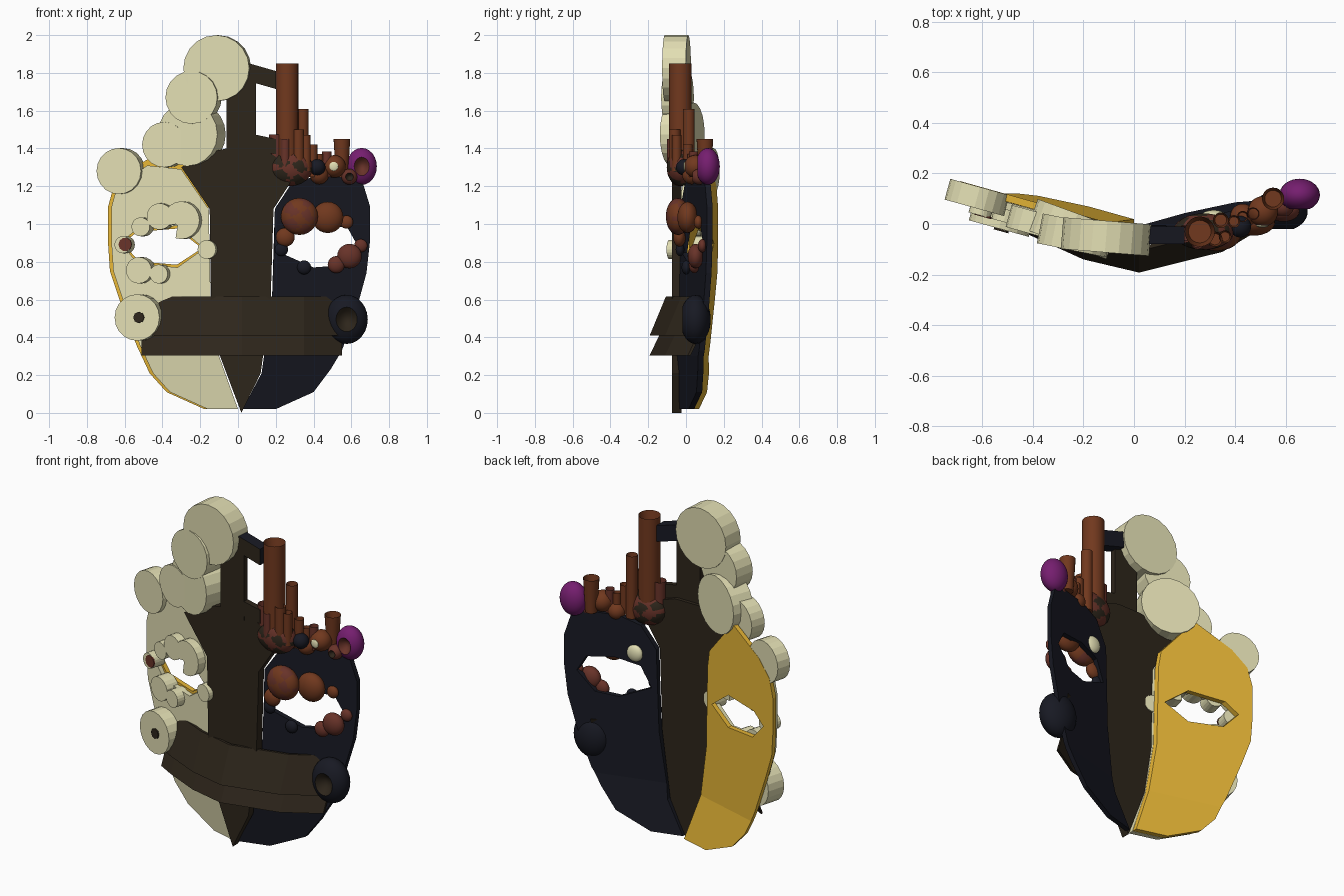
import bpy, bmesh, math
from mathutils import Matrix

if "Cube" in bpy.data.objects:
    bpy.data.objects.remove(bpy.data.objects["Cube"])

def mat(name, *c):
    m = bpy.data.materials.new(name)
    m.diffuse_color = (*c, 1)
    m.use_nodes = True
    m.node_tree.nodes["Principled BSDF"].inputs["Base Color"].default_value = m.diffuse_color
    return m

CREAM = mat("cream", 0.76, 0.73, 0.45)
GOLD = mat("gold", 0.8, 0.47, 0.037)
NAVY = mat("navy", 0.009, 0.010, 0.017)
BROWN = mat("dark_brown", 0.027, 0.019, 0.011)
RUST = mat("rust", 0.165, 0.04, 0.013)
RED = mat("red_brown", 0.14, 0.033, 0.022)
MAGENTA = mat("magenta", 0.18, 0.013, 0.16)

def finish(name, bm, mats, smooth=False):
    bmesh.ops.recalc_face_normals(bm, faces=bm.faces)
    me = bpy.data.meshes.new(name)
    bm.to_mesh(me)
    bm.free()
    for m in mats:
        me.materials.append(m)
    if smooth:
        me.shade_smooth()
        me.set_sharp_from_angle(angle=math.radians(35))
    ob = bpy.data.objects.new(name, me)
    bpy.context.collection.objects.link(ob)
    return ob

def front_y(x, z=1):
    """Front surface of the mask: swept back to the sides and at the chin."""
    return -0.085 + 0.28 * abs(x) + 0.045 * max(0, 1 - z / 0.3)

def thicken(bm, t):
    r = bmesh.ops.extrude_face_region(bm, geom=bm.faces[:])
    vs = [g for g in r["geom"] if isinstance(g, bmesh.types.BMVert)]
    bmesh.ops.translate(bm, verts=vs, vec=(0, t, 0))

# ---- mask halves: outline split through the eye corners, cut into facets, bent
def half(name, outer, inner, k, j, eye_top, eye_bot, m, off, t):
    eo, ei = eye_top[0], eye_top[-1]
    up = outer[k:] + inner[j:][::-1] + eye_top[::-1]
    low = outer[:k + 1] + [eo] + eye_bot + [ei] + inner[:j + 1][::-1]
    bm = bmesh.new()
    for poly in (up, low):
        bm.faces.new([bm.verts.new((x, 0, z)) for x, z in poly])
    bmesh.ops.remove_doubles(bm, verts=bm.verts, dist=0.001)
    bmesh.ops.triangulate(bm, faces=bm.faces)
    cuts = [((0, 0, z), (0, 0, 1)) for z in (0.12, 0.3)]
    cuts += [((s * x, 0, 0), (1, 0, 0)) for s in (-1, 1) for x in (0.2, 0.4, 0.56)]
    for co, no in cuts:
        bmesh.ops.bisect_plane(bm, geom=bm.verts[:] + bm.edges[:] + bm.faces[:],
                               plane_co=co, plane_no=no)
    for v in bm.verts:
        v.co.y = front_y(v.co.x, v.co.z) + off
    thicken(bm, t)
    bmesh.ops.dissolve_limit(bm, angle_limit=0.02, verts=bm.verts, edges=bm.edges)
    finish(name, bm, [m])

half("navy_half",
     [(.2, .02), (.4, .11), (.49, .23), (.55, .33), (.62, .52), (.68, .74), (.7, .92),
      (.7, 1.09), (.66, 1.22), (.57, 1.25), (.4, 1.25)],
     [(.025, .02), (.125, .21), (.18, .6), (.19, .85), (.195, 1.08), (.28, 1.21)], 6, 3,
     [(.63, .89), (.58, .98), (.42, 1.0), (.28, .97), (.22, .85)],
     [(.53, .78), (.4, .77)], NAVY, 0, 0.03)
c_out = [(-.16, .02), (-.36, .11), (-.45, .21), (-.52, .36), (-.61, .6), (-.66, .75),
         (-.67, .9), (-.67, 1.09), (-.64, 1.2), (-.48, 1.31)]
c_in = [(0, .02), (-.1, .3), (-.145, .6), (-.15, .87), (-.155, 1.08), (-.3, 1.29)]
e_top = [(-.62, .9), (-.54, .97), (-.32, .99), (-.18, .87)]
e_bot = [(-.53, .79), (-.32, .77)]
half("cream_half", c_out, c_in, 6, 3, e_top, e_bot, CREAM, 0, 0.03)
shrink = lambda pts: [(-.4 + (x + .4) * .95, .88 + (z - .88) * .87) for x, z in pts]
half("gold_backing", [(x - .018, z) for x, z in c_out[:-1]] + [(-.57, 1.29), (-.36, 1.41)],
     c_in[:-1] + [(-.17, 1.18)], 6, 3, shrink(e_top), shrink(e_bot), GOLD, 0.032, 0.03)

# ---- centre strip with post
def plate(name, pts, y, t, mats):
    bm = bmesh.new()
    bm.faces.new([bm.verts.new((x, y, z)) for x, z in pts])
    thicken(bm, t)
    if len(mats) > 1:
        for f in bm.faces:
            f.material_index = 0 if f.calc_center_median().y < y + 0.001 else 1
    finish(name, bm, mats)

plate("centre_strip",
      [(.018, 0), (-.095, .3), (-.143, .6), (-.15, 1.08), (-.3, 1.3), (-.2, 1.37), (-.06, 1.4),
       (.09, 1.4), (.18, 1.37), (.3, 1.28), (.275, 1.215), (.188, 1.08), (.173, .6), (.12, .21)],
      -.075, .05, [BROWN])
plate("post", [(-.06, 1.36), (.095, 1.36), (.095, 1.82), (.06, 1.85), (-.06, 1.85)],
      -.08, .035, [BROWN])
plate("upper_brace", [(.06, 1.85), (.2, 1.81), (.2, 1.715), (.06, 1.755)], -.08, .07, [BROWN, NAVY])
plate("lower_brace", [(.06, 1.48), (.2, 1.45), (.2, 1.37), (.06, 1.39)], -.08, .035, [BROWN])

# ---- two overlapping mouth boards following a bent path
path = [(-.51, .01), (-.41, -.045), (-.2, -.14), (.02, -.192), (.35, -.11), (.55, .01)]
for name, z0, z1, lean in (("upper_board", .41, .615, .085), ("lower_board", .305, .41, .05)):
    bm = bmesh.new()
    cols = [(bm.verts.new((x, y, z0)), bm.verts.new((x, y + lean, z1))) for x, y in path]
    for a, b in zip(cols, cols[1:]):
        bm.faces.new((a[0], b[0], b[1], a[1]))
    thicken(bm, .015)
    finish(name, bm, [BROWN])

# ---- round helpers
def disc(name, x, z, r, y=None, t=.08, turn=.27, notch=False, m=CREAM, n=20):
    if y is None:
        y = front_y(x, z) - .01
    bm = bmesh.new()
    vs = []
    for i in range(n):
        a = 2 * math.pi * i / n
        q = r * (.35 if notch and 3.5 < a < 4.3 else 1)
        vs.append(bm.verts.new((q * math.cos(a), -t / 2, q * math.sin(a))))
    bm.faces.new(vs)
    thicken(bm, t)
    bm.transform(Matrix.Translation((x, y, z)) @ Matrix.Rotation(-turn, 4, 'Z'))
    finish(name, bm, [m])

def ball(name, x, z, r, m, y=None, sy=1, sz=1, hole=None, mottle=None):
    if y is None:
        y = front_y(x, z)
    bm = bmesh.new()
    bmesh.ops.create_uvsphere(bm, u_segments=24, v_segments=18, radius=1)
    bm.transform(Matrix.Rotation(math.pi / 2, 4, 'X'))
    if hole:
        rim = -math.cos(math.asin(.5))
        for v in bm.verts:              # push the front cap inwards
            if v.co.y < rim - .001:
                v.co.y = rim + (rim - v.co.y) * 4
        for f in bm.faces:
            c = f.calc_center_median()
            if math.hypot(c.x, c.z) < .48 and c.y < 0:
                f.material_index = 1
    if mottle:
        for f in bm.faces:
            c = f.calc_center_median()
            if math.sin(7 * c.x + 2 * c.y) + math.sin(8 * c.z + 3 * c.x) > .1:
                f.material_index = 1
    bm.transform(Matrix.Translation((x, y, z)) @ Matrix.Diagonal((r, r * sy, r * sz, 1)))
    finish(name, bm, [m, hole or mottle or m], True)

def pipe(name, x, y, z0, z1, r0, r1, m):
    bm = bmesh.new()
    bmesh.ops.create_cone(bm, cap_ends=True, segments=20, radius1=r0, radius2=r1, depth=z1 - z0)
    top = max(bm.faces, key=lambda f: f.calc_center_median().z)
    bmesh.ops.inset_region(bm, faces=[top], thickness=r1 * .25)
    bmesh.ops.translate(bm, verts=top.verts[:], vec=(0, 0, -min(.08, (z1 - z0) * .5)))
    bm.transform(Matrix.Translation((x, y, (z0 + z1) / 2)))
    finish(name, bm, [m], True)

# ---- cream discs: crest, eye ring, cheek
for i, (x, z, r, y, t, turn) in enumerate((
        (-.11, 1.825, .175, -.05, .125, .08), (-.235, 1.67, .14, -.045, .12, .2),
        (-.245, 1.475, .168, -.02, .13, .35), (-.38, 1.42, .12, .0, .09, .27),
        (-.62, 1.28, .122, .105, .085, .27))):
    disc(f"crest_disc_{i}", x, z, r, y, t, turn)
for i, (x, z, r) in enumerate(((-.505, .985, .05), (-.405, 1.04, .07), (-.29, 1.02, .1),
                               (-.155, .865, .05), (-.515, .755, .07), (-.41, .735, .05),
                               (-.6, .89, .045))):
    disc(f"eye_disc_{i}", x, z, r, notch=(i == 2))
disc("eye_spot", -.597, .892, .036, front_y(-.6) - .051, .008, m=RED, n=10)
disc("cheek_disc", -.52, .505, .123, .035, .11)
disc("cheek_spot", -.525, .505, .03, -.025, .008, m=BROWN, n=8)

# ---- coral balls round the other eye, and cheek cup
for i, (x, z, r, m, spots) in enumerate((
        (.325, 1.04, .098, RUST, RED), (.475, 1.035, .083, RUST, None), (.575, 1.01, .035, RUST, None),
        (.25, .93, .05, RUST, None), (.65, .885, .035, RED, None), (.59, .83, .065, RED, None),
        (.52, .785, .045, RED, None), (.23, .865, .035, NAVY, None), (.35, .77, .037, NAVY, None))):
    ball(f"eye_ball_{i}", x, z, r, m, y=front_y(x) + .01 - .6 * r, sy=.65, mottle=spots)
ball("back_spot", .315, 1.04, .05, CREAM, y=.03, sy=.5)
ball("cheek_cup", .575, .495, .112, NAVY, y=.05, sy=.72, sz=1.16, hole=BROWN)

# ---- coral cluster on the brow
for i, (x, y, z0, z1, r0, r1, m) in enumerate((
        (.26, -.03, 1.3, 1.85, .06, .06, RUST), (.343, .015, 1.24, 1.61, .031, .031, RUST),
        (.2, -.04, 1.3, 1.475, .035, .035, RED), (.25, -.075, 1.3, 1.45, .025, .025, RED),
        (.32, -.06, 1.3, 1.5, .03, .03, RUST), (.36, -.05, 1.28, 1.47, .025, .025, RUST),
        (.395, .01, 1.25, 1.42, .025, .025, RUST), (.47, .04, 1.25, 1.385, .025, .025, RED),
        (.55, .1, 1.25, 1.45, .032, .044, RUST), (.43, .03, 1.25, 1.37, .022, .022, RUST))):
    pipe(f"coral_tube_{i}", x, y, z0, z1, r0, r1, m)
ball("mottled_coral", .275, 1.3, .12, RED, y=-.03, sy=.6, sz=.83, mottle=BROWN)
ball("coral_ball_navy", .42, 1.3, .043, NAVY, y=-.01)
ball("coral_ball_rust", .51, 1.305, .06, RUST, y=.05)
ball("coral_spot", .507, 1.305, .024, CREAM, y=-.007, sy=.3)
ball("coral_ball_small", .59, 1.25, .042, RED, y=.07, hole=BROWN)
ball("coral_ball_low", .43, 1.26, .05, RUST, y=.03)
ball("magenta_coral", .655, 1.305, .08, MAGENTA, y=.115, sy=.8, sz=1.22, hole=RED)
